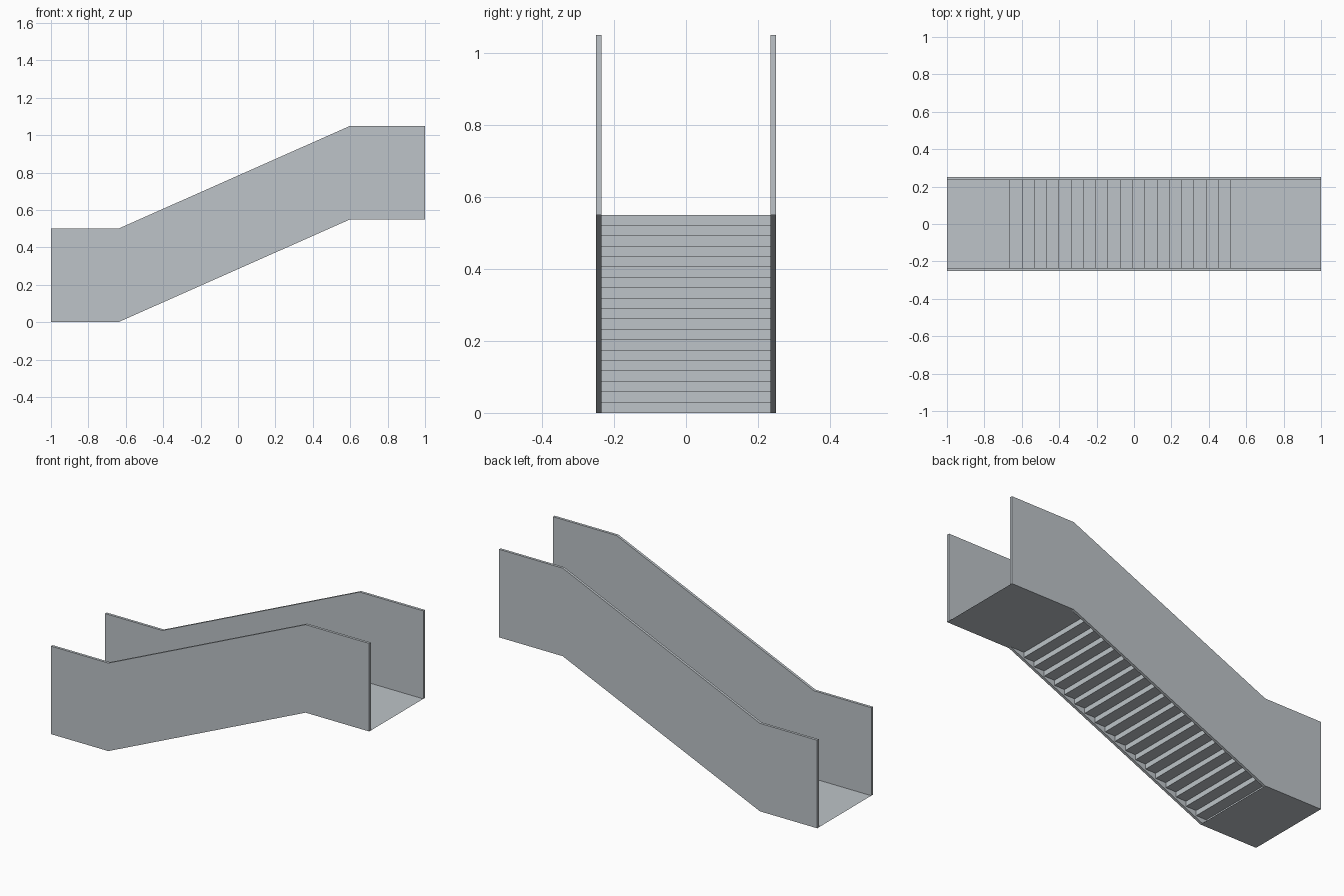
import bpy
import bmesh

cube = bpy.data.objects.get("Cube")
if cube:
    bpy.data.objects.remove(cube, do_unlink=True)

# Single painted-metal colour
grey = bpy.data.materials.new("light_grey")
colour = (0.51, 0.55, 0.58, 1)
grey.diffuse_color = colour
grey.use_nodes = True
grey.node_tree.nodes["Principled BSDF"].inputs["Base Color"].default_value = colour

HALF_WIDTH = 0.25
WALL = 0.015
INNER = HALF_WIDTH - WALL
RISE = 0.55
WALL_HEIGHT = 0.5
RISERS = 19
FIRST_X, LAST_X = -0.665, 0.515


def make_object(name, bm):
    mesh = bpy.data.meshes.new(name)
    bm.to_mesh(mesh)
    bm.free()
    mesh.materials.append(grey)
    obj = bpy.data.objects.new(name, mesh)
    bpy.context.collection.objects.link(obj)
    return obj


def side_wall(name, y):
    """Solid balustrade: a profile in x-z, extruded along y by the wall thickness."""
    lower = [(-1, 0), (-0.64, 0), (0.6, RISE), (1, RISE)]
    upper = [(x, z + WALL_HEIGHT) for x, z in reversed(lower)]
    bm = bmesh.new()
    face = bm.faces.new([bm.verts.new((x, y, z)) for x, z in lower + upper])
    extruded = bmesh.ops.extrude_face_region(bm, geom=[face], use_keep_orig=True)
    moved = [v for v in extruded["geom"] if isinstance(v, bmesh.types.BMVert)]
    bmesh.ops.translate(bm, verts=moved, vec=(0, WALL, 0))
    bmesh.ops.recalc_face_normals(bm, faces=bm.faces)
    return make_object(name, bm)


def floor_sheet(name, path):
    """Folded sheet spanning the gap between the walls."""
    bm = bmesh.new()
    rows = [[bm.verts.new((x, y, z)) for y in (-INNER, INNER)] for x, z in path]
    for a, b in zip(rows, rows[1:]):
        bm.faces.new((a[0], b[0], b[1], a[1]))
    return make_object(name, bm)


# Balustrade walls
side_wall("right_wall", -HALF_WIDTH)
side_wall("left_wall", INNER)

# Stair flight: alternating risers and treads
run = (LAST_X - FIRST_X) / (RISERS - 1)
step = RISE / RISERS
flight = []
for i in range(RISERS):
    x = FIRST_X + i * run
    flight += [(x, i * step), (x, (i + 1) * step)]
floor_sheet("stair_flight", flight)

# Landings at both ends
floor_sheet("lower_landing", [(-1, 0), (FIRST_X, 0)])
floor_sheet("upper_landing", [(LAST_X, RISE), (1, RISE)])

# Underside strip closing the bottom between the first riser and the wall bend
floor_sheet("lower_landing_lip", [(FIRST_X, 0), (-0.64, 0)])
